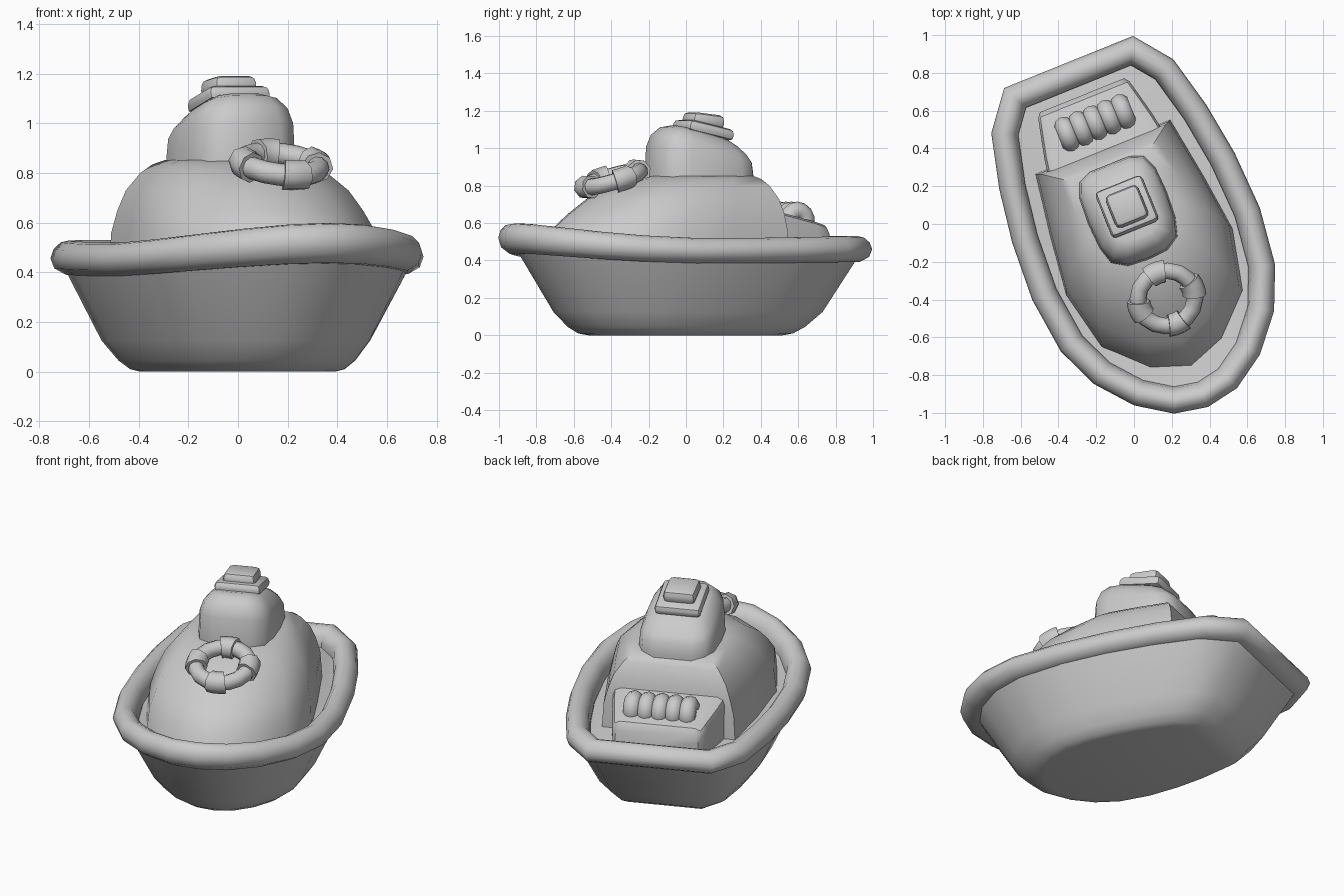
import bpy, bmesh
from math import sin, cos, pi, radians
from mathutils import Matrix, Vector

if "Cube" in bpy.data.objects:
    bpy.data.objects.remove(bpy.data.objects["Cube"])

# The whole boat is turned about z
TURN = Matrix.Rotation(radians(22), 4, 'Z')


def finish(name, bm, place=Matrix(), angle=38):
    bmesh.ops.recalc_face_normals(bm, faces=bm.faces)
    bm.transform(TURN @ place)
    me = bpy.data.meshes.new(name)
    bm.to_mesh(me)
    bm.free()
    me.shade_smooth()
    me.set_sharp_from_angle(angle=radians(angle))
    ob = bpy.data.objects.new(name, me)
    bpy.context.collection.objects.link(ob)
    return ob


def loft(name, rings, closed=False, place=Matrix(), angle=38):
    """Skin a list of closed rings; cap the ends or join them up."""
    bm = bmesh.new()
    vs = [[bm.verts.new(p) for p in r] for r in rings]
    n = len(vs[0])
    for a, b in zip(vs, vs[1:] + vs[:1] if closed else vs[1:]):
        for i in range(n):
            j = (i + 1) % n
            bm.faces.new((a[i], a[j], b[j], b[i]))
    if not closed:
        bm.faces.new(vs[0])
        bm.faces.new(vs[-1])
    return finish(name, bm, place, angle)


def mirrored(half):
    """Half outline starting on the centre line -> full outline."""
    return half + [(-x, y) for x, y in reversed(half) if abs(x) > 1e-6]


def inset(pts, d):
    out = []
    for i, p in enumerate(pts):
        p, a, b = Vector(p), Vector(pts[i - 1]), Vector(pts[(i + 1) % len(pts)])
        e, f = (p - a).normalized(), (b - p).normalized()
        n1, n2 = Vector((-e.y, e.x)), Vector((-f.y, f.x))
        m = (n1 + n2).normalized()
        out.append(p + m * d / max(m.dot(n1), 0.5))
    return out


def rim_top(y):
    return 0.518 + 0.092 * min(max(-y / 1.03, 0), 1) ** 2.2 + 0.015 * max(0, y)


def box(name, size, place, bevel, taper=1):
    bm = bmesh.new()
    bmesh.ops.create_cube(bm, size=1)
    for v in bm.verts:
        k = taper if v.co.z > 0 else 1
        v.co = Vector((v.co.x * size[0] * k, v.co.y * size[1] * k, v.co.z * size[2]))
    bmesh.ops.bevel(bm, geom=bm.edges[:], offset=bevel, segments=2,
                    profile=0.5, affect='EDGES')
    return finish(name, bm, place)


def arc_rings(major, minor, start, end, steps, sides=10):
    rings = []
    for i in range(steps):
        a = start + (end - start) * i / (steps - 1)
        rings.append([((major + minor * cos(t)) * cos(a),
                       (major + minor * cos(t)) * sin(a), minor * sin(t))
                      for t in [2 * pi * k / sides for k in range(sides)]])
    return rings


def tube_ring(name, major, minor, steps, place):
    return loft(name, arc_rings(major, minor, 0, 2 * pi * (1 - 1 / steps), steps),
                True, place, 60)


outline = mirrored([(0, -1.045), (0.18, -1.01), (0.36, -0.89), (0.515, -0.705),
                    (0.612, -0.48), (0.65, -0.17), (0.635, 0.15), (0.592, 0.44),
                    (0.52, 0.73), (0.368, 0.925)])

# Hull with the deck as its cap
hull = []
for s, z, dy in [(0.52, 0.0, 0), (0.575, 0.01, 0), (0.635, 0.045, 0.005),
                 (0.72, 0.125, 0.015), (0.92, 0.4, 0)]:
    k = 1 if z == 0.4 else 0
    hull.append([(x * s, y * s + dy, z + k * (rim_top(y) - 0.52)) for x, y in outline])
hull.append([(p.x, p.y, rim_top(p.y) - 0.11) for p in inset(outline, 0.1)])
loft("hull", hull, angle=50)

# Rounded rim following the sheer line
section = [(0.0, -0.07), (0.012, -0.035), (0.04, -0.008), (0.072, 0.0), (0.105, -0.012),
           (0.13, -0.045), (0.14, -0.09), (0.138, -0.13), (0.06, -0.135), (0.015, -0.11)]
cols = [[(p.x, p.y, rim_top(p.y) + dz * (1 + 2.5 * (rim_top(p.y) - 0.52)))
         for p in inset(outline, d)] for d, dz in section]
loft("rim", cols, True, angle=50)

# Main cabin: domed shell sloping down to the bow
foot = mirrored([(0, 1), (0.43, 0.94), (0.85, 0.78), (1, 0.52), (0.92, 0.27), (0.81, 0)])
cabin = []
for z, w, aft, fore in [(0.40, 0.475, 0.44, -0.83), (0.56, 0.463, 0.435, -0.775),
                        (0.65, 0.435, 0.425, -0.67), (0.73, 0.4, 0.405, -0.56),
                        (0.80, 0.34, 0.37, -0.42), (0.835, 0.29, 0.34, -0.31),
                        (0.852, 0.24, 0.31, -0.22)]:
    cabin.append([(u * w, aft + (fore - aft) * v, z) for u, v in foot])
loft("main_cabin", cabin, angle=45)

# Upper cabin: rounded block with its top tilted aft
plan = mirrored([(0, -0.27), (0.11, -0.262), (0.185, -0.215), (0.212, -0.12), (0.22, 0.02),
                 (0.212, 0.16), (0.18, 0.235), (0.11, 0.265)])
upper = []
for z, s, tilt in [(0.82, 1.02, 0), (0.855, 1.02, 0), (0.965, 0.99, 0.17), (1.015, 0.9, 0.24),
                   (1.058, 0.73, 0.28), (1.08, 0.55, 0.28)]:
    upper.append([(x * s, y * s + 0.073, z - tilt * y * s) for x, y in plan])
loft("upper_cabin", upper, angle=45)

# Two stacked roof blocks
for name, w, h, z, tilt, bev in [("roof_plate", 0.272, 0.06, 1.097, -13, 0.024),
                                 ("roof_block", 0.19, 0.075, 1.147, -7, 0.028)]:
    box(name, (w, w, h), Matrix.Translation((0, 0.1, z)) @
        Matrix.Rotation(radians(tilt), 4, 'X'), bev, 0.96)

# Sloped locker behind the cabin
locker = []
for y, w, top in [(0.38, 0.33, 0.67), (0.5, 0.31, 0.642), (0.65, 0.275, 0.607),
                  (0.71, 0.26, 0.59), (0.735, 0.24, 0.555)]:
    locker.append([(-w, y, 0.4), (-w, y, top - 0.045), (-w + 0.012, y, top - 0.013),
                   (-w + 0.045, y, top), (w - 0.045, y, top), (w - 0.012, y, top - 0.013),
                   (w, y, top - 0.045), (w, y, 0.4)])
loft("locker", locker)

# Coiled rope lying on the locker
for i in range(5):
    tube_ring("rope_coil_%d" % (i + 1), 0.05, 0.05, 14,
              Matrix.Translation((0.08 * (i - 2) + 0.01, 0.572, 0.615)) @
              Matrix.Rotation(pi / 2, 4, 'Y'))

# Life ring with four wraps, leaning on the cabin slope
lean = Matrix.Translation((0.012, -0.43, 0.835)) @ Matrix.Rotation(radians(17), 4, 'X')
tube_ring("life_ring", 0.152, 0.045, 16, lean)
for i in range(4):
    a = i * pi / 2
    loft("ring_wrap_%d" % (i + 1), arc_rings(0.15, 0.063, a - 0.29, a + 0.29, 4, 8),
         place=lean, angle=50)
